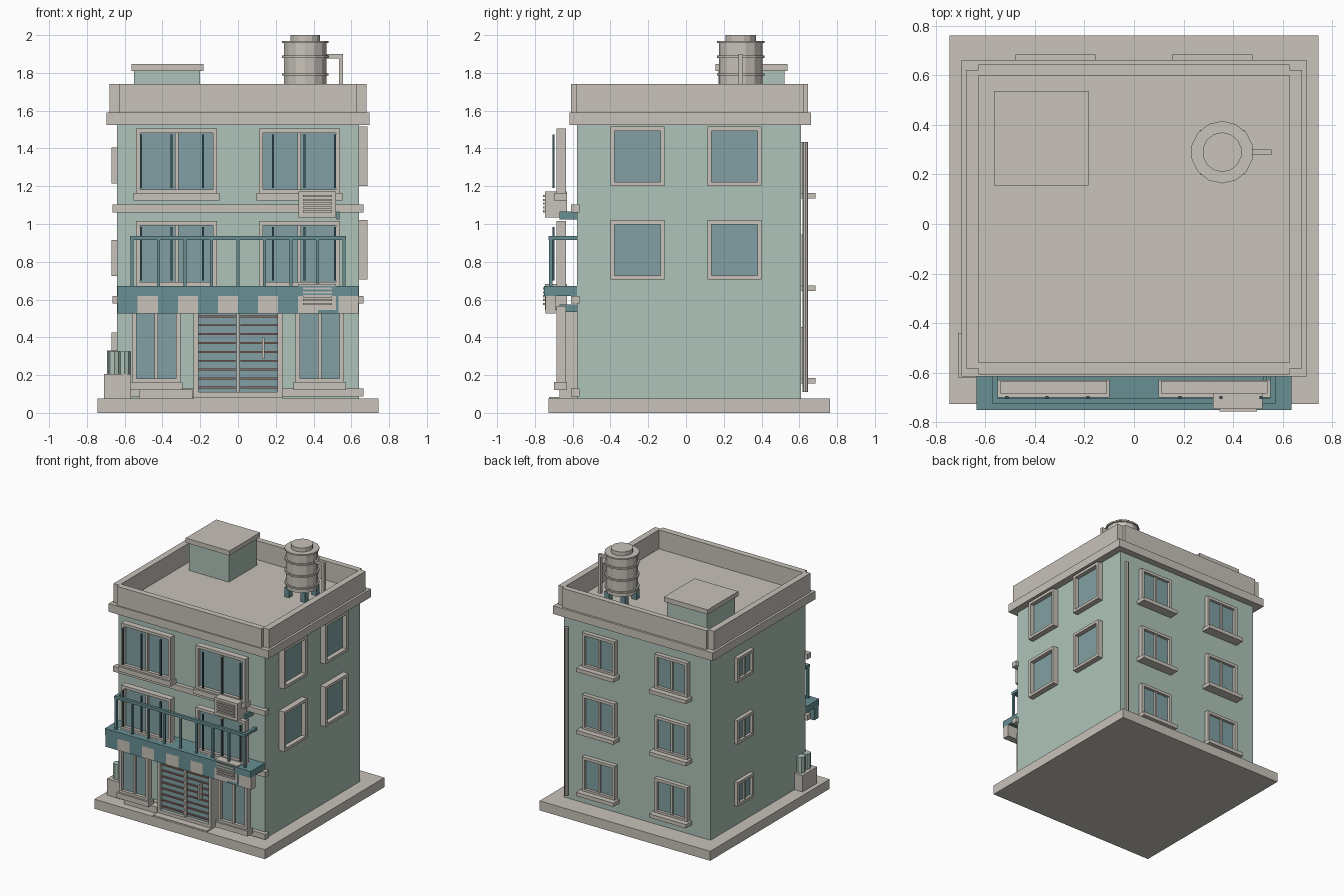
import bpy, bmesh, math
from mathutils import Matrix, Vector

if "Cube" in bpy.data.objects:
    bpy.data.objects.remove(bpy.data.objects["Cube"])


def material(name, rgb):
    m = bpy.data.materials.new(name)
    m.diffuse_color = (*rgb, 1)
    m.use_nodes = True
    m.node_tree.nodes["Principled BSDF"].inputs["Base Color"].default_value = m.diffuse_color
    return m


STONE = material("warm_stone", (0.58, 0.545, 0.49))
WALL = material("mint_wall", (0.423, 0.552, 0.485))
GLASS = material("blue_glass", (0.223, 0.352, 0.366))
TEAL = material("teal_paint", (0.136, 0.275, 0.296))
DARK = material("dark_teal", (0.045, 0.10, 0.11))
RUST = material("rust_slat", (0.30, 0.17, 0.14))


def finish(name, bm, mat):
    me = bpy.data.meshes.new(name)
    bmesh.ops.recalc_face_normals(bm, faces=bm.faces)
    bm.to_mesh(me)
    bm.free()
    me.materials.append(mat)
    ob = bpy.data.objects.new(name, me)
    bpy.context.collection.objects.link(ob)
    return ob


def boxes(name, mat, items):
    """One object from boxes given as (x0, x1, y0, y1, z0, z1)."""
    bm = bmesh.new()
    for x0, x1, y0, y1, z0, z1 in items:
        mtx = Matrix.Translation(((x0 + x1) / 2, (y0 + y1) / 2, (z0 + z1) / 2)) \
            @ Matrix.Diagonal((abs(x1 - x0), abs(y1 - y0), abs(z1 - z0), 1))
        bmesh.ops.create_cube(bm, size=1, matrix=mtx)
    return finish(name, bm, mat)


def cylinders(name, mat, items, sides=14):
    """One object from upright cylinders given as (x, y, r, z0, z1)."""
    bm = bmesh.new()
    for x, y, r, z0, z1 in items:
        bmesh.ops.create_cone(bm, cap_ends=True, segments=sides, radius1=r, radius2=r,
                              depth=z1 - z0, matrix=Matrix.Translation((x, y, (z0 + z1) / 2)))
    return finish(name, bm, mat)


def on(side, u0, u1, d0, d1, z0, z1):
    """Box on a facade: u runs along it, d is the outward distance from the centre."""
    if side in ("front", "back"):
        s = -1 if side == "front" else 1
        return (u0, u1, s * d0, s * d1, z0, z1)
    s = -1 if side == "left" else 1
    return (s * d0, s * d1, u0, u1, z0, z1)


def frame(side, u0, u1, d0, d1, z0, z1, t, mullion=0):
    """Four bars round an opening plus an optional middle bar."""
    out = [on(side, u0, u0 + t, d0, d1, z0, z1), on(side, u1 - t, u1, d0, d1, z0, z1),
           on(side, u0 + t, u1 - t, d0, d1, z0, z0 + t), on(side, u0 + t, u1 - t, d0, d1, z1 - t, z1)]
    if mullion:
        c = (u0 + u1) / 2
        out.append(on(side, c - mullion / 2, c + mullion / 2, d0, d1 - 0.008, z0 + t, z1 - t))
    return out


# Plinth, body, roof slab and parapet
boxes("base_slab", STONE, [(-0.745, 0.745, -0.728, 0.762, 0, 0.075)])
boxes("building_body", WALL, [(-0.64, 0.64, -0.578, 0.608, 0.075, 1.54)])
boxes("roof_cornice", STONE, [(-0.697, 0.697, -0.617, 0.662, 1.525, 1.59)])
boxes("parapet", STONE,
      [(-0.629, 0.629, -0.608, -0.56, 1.59, 1.74), (-0.629, 0.629, 0.6, 0.645, 1.59, 1.74)]
      + [(s * 0.629, s * 0.679, -0.583, 0.622, 1.59, 1.74) for s in (-1, 1)])
boxes("facade_bands", STONE, [(-0.665, 0.665, -0.61, -0.565, z, z + 0.042)
                              for z in (0.087, 0.578, 1.06)])

# Front windows on the two upper floors
frames, panes, bars, sills = [], [], [], []
for dz in (0, -0.49):
    for s in (-1, 1):
        a, b = sorted((s * 0.11, s * 0.54))
        frames += frame("front", a, b, 0.635, 0.685, 1.16 + dz, 1.505 + dz, 0.022, 0.018)
        panes.append(on("front", a + 0.015, b - 0.015, 0.64, 0.66, 1.175 + dz, 1.49 + dz))
        sills.append(on("front", a - 0.012, b + 0.012, 0.63, 0.70, 1.125 + dz, 1.163 + dz))
        bars += [on("front", s * u - 0.006, s * u + 0.006, 0.695, 0.707, 1.19 + dz, 1.475 + dz)
                 for u in (0.185, 0.352, 0.513)]
# Front windows on the ground floor
for s in (-1, 1):
    a, b = sorted((s * 0.305, s * 0.56))
    frames += frame("front", a, b, 0.635, 0.685, 0.16, 0.565, 0.022, 0.018)
    panes.append(on("front", a + 0.015, b - 0.015, 0.64, 0.66, 0.175, 0.55))
    sills.append(on("front", a - 0.012, b + 0.012, 0.63, 0.70, 0.122, 0.163))
boxes("front_window_frames", STONE, frames)
boxes("front_window_glass", GLASS, panes)
boxes("front_window_bars", DARK, bars)
boxes("front_window_sills", STONE, sills)

# Windows on the right side, the back and the left side
frames, panes, sills = [], [], []
for z in (0.705, 1.2):
    for u in (-0.257, 0.257):
        frames += frame("right", u - 0.143, u + 0.143, 0.63, 0.685, z, z + 0.315, 0.022)
        panes.append(on("right", u - 0.125, u + 0.125, 0.63, 0.65, z + 0.015, z + 0.3))
for z in (0.18, 0.67, 1.16):
    for u in (-0.317, 0.317):
        frames += frame("back", u - 0.143, u + 0.143, 0.6, 0.642, z, z + 0.275, 0.022, 0.016)
        panes.append(on("back", u - 0.125, u + 0.125, 0.6, 0.62, z + 0.015, z + 0.26))
        sills.append(on("back", u - 0.162, u + 0.162, 0.6, 0.685, z - 0.025, z + 0.005))
    z += 0.055
    frames += frame("left", 0.108, 0.312, 0.63, 0.67, z, z + 0.19, 0.022, 0.012)
    panes.append(on("left", 0.12, 0.3, 0.63, 0.65, z + 0.015, z + 0.175))
boxes("side_window_frames", STONE, frames)
boxes("side_window_glass", GLASS, panes)
boxes("back_window_sills", STONE, sills)
cylinders("drain_pipe", STONE, [(0.6, 0.632, 0.015, 0.11, 1.435)], 8)

# Double door with slats, handle and steps
boxes("door_frame", STONE, frame("front", -0.235, 0.235, 0.57, 0.67, 0.085, 0.565, 0.025, 0.018))
boxes("door_glass", GLASS, [on("front", -0.22, 0.22, 0.57, 0.645, 0.1, 0.55)])
boxes("door_slats", RUST, [on("front", s * 0.012, s * 0.208, 0.64, 0.655, z, z + 0.01)
                           for s in (-1, 1) for z in [0.13 + 0.047 * i for i in range(9)]])
boxes("door_handle", STONE, [on("front", 0.128, 0.14, 0.645, 0.685, 0.285, 0.4)])
boxes("low_step", STONE, [(-0.525, -0.24, -0.67, -0.575, 0.075, 0.125),
                          (-0.235, 0.235, -0.725, -0.575, 0.07, 0.085)])

# Balcony floor and railing
boxes("balcony_slab", TEAL, [(-0.637, 0.637, -0.752, -0.57, 0.62, 0.672)])
rail = [(-0.572, 0.572, -0.727, -0.705, 0.915, 0.937)]
rail += [(s * 0.55, s * 0.572, -0.716, -0.57, 0.915, 0.937) for s in (-1, 1)]
boxes("balcony_handrail", TEAL, rail)
boxes("balcony_balusters", TEAL,
      [(x - 0.008, x + 0.008, -0.724, -0.708, 0.67, 0.92)
       for x in [-0.562 + 0.1405 * i for i in range(9)]])

# Striped awning under the balcony, alternate strips in teal and stone
w = 1.274 / 12
for k, (name, mat) in enumerate((("awning_teal_stripes", TEAL), ("awning_pale_stripes", STONE))):
    boxes(name, mat, [(-0.637 + i * w, -0.637 + (i + 1) * w, -0.745, -0.69, 0.525, 0.62)
                      for i in range(k, 12, 2)])

# Air conditioners with louvres and hoses
units, louvres, hoses = [], [], []
for dz in (0, -0.49):
    units.append((0.32, 0.52, -0.747, -0.63, 1.035 + dz, 1.172 + dz))
    louvres += [(0.345, 0.497, -0.758, -0.745, z + dz, z + dz + 0.011)
                for z in [1.062 + 0.02 * i for i in range(5)]]
    hoses.append((0.522, 0.538, -0.67, -0.575, 1.025 + dz, 1.065 + dz))
boxes("air_conditioners", STONE, units)
boxes("air_conditioner_louvres", STONE, louvres)
boxes("air_conditioner_hoses", TEAL, hoses)

# Planter by the left front corner
boxes("planter_box", STONE, [(-0.71, -0.567, -0.62, -0.44, 0.075, 0.205)])
cylinders("planter_shrubs", WALL, [(-0.655, -0.565, 0.033, 0.2, 0.325),
                                   (-0.6, -0.587, 0.03, 0.2, 0.325),
                                   (-0.66, -0.49, 0.033, 0.2, 0.33)], 8)

# Rooftop stair hut
boxes("roof_hut", WALL, [(-0.55, -0.2, 0.172, 0.522, 1.58, 1.812)])
boxes("roof_hut_cap", STONE, [(-0.565, -0.183, 0.155, 0.538, 1.81, 1.847)])

# Water tank with hoops, lid, legs and pipe
tx, ty = 0.356, 0.29
tank = [(tx, ty, 0.115, 1.66, 1.965), (tx, ty, 0.08, 1.96, 2.0)]
tank += [(tx, ty, 0.126, z, z + 0.012) for z in (1.69, 1.785, 1.88, 1.957)]
cylinders("water_tank", STONE, tank)
boxes("tank_legs", TEAL, [(tx + a - 0.02, tx + a + 0.02, ty + b - 0.02, ty + b + 0.02, 1.585, 1.665)
                          for a in (-0.07, 0.07) for b in (-0.07, 0.07)])
boxes("tank_pipe", STONE, [(0.46, 0.556, ty - 0.011, ty + 0.011, 1.877, 1.899),
                           (0.534, 0.556, ty - 0.011, ty + 0.011, 1.585, 1.88)])
